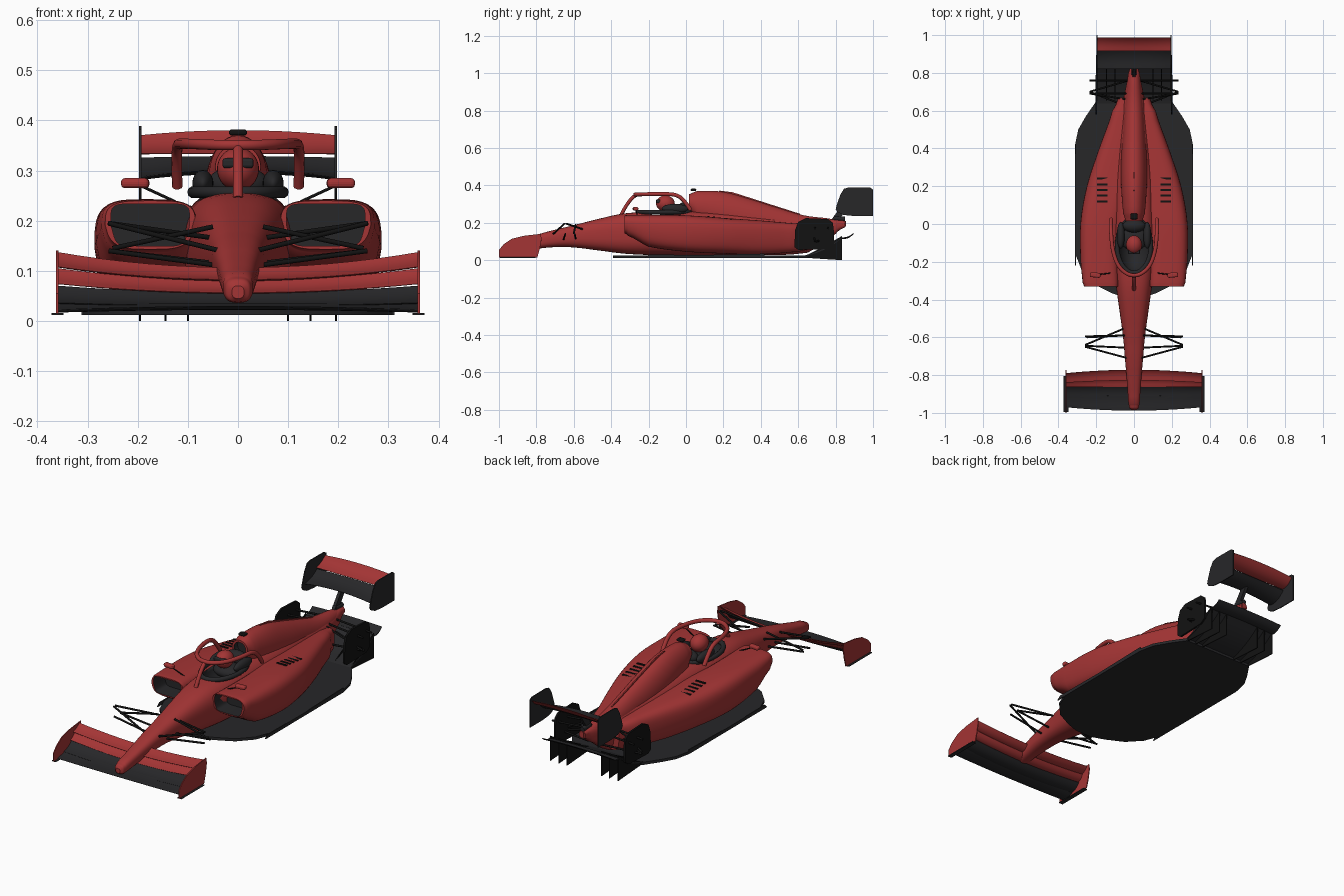
import bpy, bmesh, math
from mathutils import Vector

if "Cube" in bpy.data.objects:
    bpy.data.objects.remove(bpy.data.objects["Cube"])


def material(name, col):
    m = bpy.data.materials.new(name)
    m.diffuse_color = (*col, 1)
    m.use_nodes = True
    m.node_tree.nodes["Principled BSDF"].inputs["Base Color"].default_value = m.diffuse_color
    return m


RED = material("red_paint", (0.37, 0.035, 0.035))
DARK = material("dark_carbon", (0.02, 0.02, 0.022))
BLACK = material("black_trim", (0.006, 0.006, 0.006))


def smooth(o):
    bpy.ops.object.select_all(action='DESELECT')
    o.select_set(True)
    bpy.context.view_layer.objects.active = o
    bpy.ops.object.shade_smooth_by_angle(angle=math.radians(35))
    return o


def skin(name, rings, mat, dark_bands=0):
    """Closed surface through equal rings of points, capped at both ends."""
    bm = bmesh.new()
    vs = [[bm.verts.new(p) for p in r] for r in rings]
    n = len(vs[0])
    caps = [bm.faces.new(vs[0]), bm.faces.new(vs[-1])]
    if dark_bands:
        caps[0].material_index = 1
    for k, (a, b) in enumerate(zip(vs, vs[1:])):
        for i in range(n):
            f = bm.faces.new((a[i], a[(i + 1) % n], b[(i + 1) % n], b[i]))
            f.material_index = 1 if k < dark_bands else 0
    bmesh.ops.recalc_face_normals(bm, faces=bm.faces)
    me = bpy.data.meshes.new(name)
    bm.to_mesh(me)
    bm.free()
    o = bpy.data.objects.new(name, me)
    bpy.context.collection.objects.link(o)
    me.materials.append(mat)
    me.materials.append(DARK)
    return smooth(o)


def loft(name, secs, mat, p=2.5, tuck=0, inlet=None, n=40):
    """Superellipse sections (y, x0, x1, z0, z1), smoothly interpolated along y."""
    fine = []
    for i in range(len(secs) - 1):
        a, b, c, d = (Vector(secs[min(max(j, 0), len(secs) - 1)]) for j in range(i - 1, i + 3))
        for k in range(4):
            t = k / 4
            q = b + (c - a) * (t / 2) + (a * 2 - b * 5 + c * 4 - d) * (t * t / 2) \
                + (b * 3 - a - c * 3 + d) * (t ** 3 / 2)
            q[0] = b[0] + (c[0] - b[0]) * t
            fine.append(q)
    fine.append(Vector(secs[-1]))

    def ring(s, k=1, dy=0, p=p):
        y, x0, x1, z0, z1 = s
        out = []
        for i in range(n):
            a = 2 * math.pi * i / n
            c, v = math.cos(a), math.sin(a)
            c = math.copysign(abs(c) ** (2 / p), c)
            v = math.copysign(abs(v) ** (2 / p), v)
            c *= 1 - tuck * max(0, -v)
            out.append(((x0 + x1) / 2 + (x1 - x0) / 2 * c * k, y + dy, (z0 + z1) / 2 + (z1 - z0) / 2 * v * k))
        return out
    rings = [ring(s) for s in fine]
    if inlet:
        k, depth, q = inlet
        rings = [ring(fine[0], k, depth, q), ring(fine[0], k, 0, q)] + rings
    return skin(name, rings, mat, 1 if inlet else 0)


def sym(secs):
    return [(y, -w, w, a, b) for y, w, a, b in secs]


def wing(name, half, centre, tip, mat, thick=0.008, camber=0.12):
    """Full-span aerofoil; centre and tip are (y lead, z lead, y trail, z trail)."""
    rings = []
    for i in range(-8, 9):
        t = i / 8
        y0, z0, y1, z1 = Vector(centre).lerp(Vector(tip), t * t)
        ch = Vector((y1 - y0, z1 - z0))
        nrm = Vector((-ch.y, ch.x)).normalized()
        up, lo = [], []
        for k in range(9):
            u = k / 8
            mid = Vector((y0, z0)) + ch * u - nrm * camber * ch.length * 4 * u * (1 - u)
            h = nrm * (thick / 2 * (1.6 * math.sqrt(u) * (1 - u) + 0.15))
            up.append(mid + h)
            lo.append(mid - h)
        rings.append([(t * half, q.x, q.y) for q in up + lo[::-1]])
    return skin(name, rings, mat)


def plate(name, x, prof, mat, t=0.005):
    return skin(name, [[(x + s * t / 2, y, z) for y, z in prof] for s in (-1, 1)], mat)


def tube(name, pts, r, mat, curved=False, cyclic=False):
    cu = bpy.data.curves.new(name, 'CURVE')
    cu.dimensions = '3D'
    cu.bevel_depth, cu.bevel_resolution, cu.use_fill_caps = r, 3, True
    sp = cu.splines.new('NURBS' if curved else 'POLY')
    sp.points.add(len(pts) - 1)
    for q, c in zip(sp.points, pts):
        q.co = (*c, 1)
    sp.use_cyclic_u = cyclic
    if curved:
        sp.order_u, sp.use_endpoint_u, sp.resolution_u = 3, not cyclic, 8
    o = bpy.data.objects.new(name, cu)
    bpy.context.collection.objects.link(o)
    cu.materials.append(mat)
    return o


def ball(name, loc, size, mat):
    bpy.ops.mesh.primitive_uv_sphere_add(segments=28, ring_count=16, location=loc)
    o = bpy.context.object
    o.name, o.scale = name, size
    o.data.materials.append(mat)
    return smooth(o)


def box(name, loc, size, mat, rot=(0, 0, 0), bevel=0.001):
    bpy.ops.mesh.primitive_cube_add(size=1, location=loc, rotation=rot)
    o = bpy.context.object
    o.name, o.scale = name, size
    o.data.materials.append(mat)
    bpy.ops.object.transform_apply(location=False, rotation=False, scale=True)
    m = o.modifiers.new("bevel", 'BEVEL')
    m.width, m.segments = bevel, 3
    return o


# nose and main tub, with the cockpit cut out
tub = loft("nose_and_tub", sym([
    (-.985, .012, .045, .07), (-.975, .024, .038, .083), (-.95, .03, .038, .095), (-.8, .04, .06, .135),
    (-.7, .049, .07, .163), (-.6, .058, .068, .188), (-.45, .078, .05, .225), (-.33, .095, .035, .25),
    (-.2, .11, .028, .258), (.05, .112, .026, .262), (.3, .1, .026, .25), (.65, .06, .04, .215),
    (.8, .03, .14, .215), (.85, .018, .175, .21)]), RED, 2.7)
cut = ball("cockpit_cutter", (0, -.115, .265), (.085, .14, .11), DARK)
cut.hide_render = True
cut.hide_set(True)
bo = tub.modifiers.new("cockpit", 'BOOLEAN')
bo.operation, bo.object, bo.solver, bo.material_mode = 'DIFFERENCE', cut, 'EXACT', 'TRANSFER'
tube("cockpit_rim", [(.09 * math.cos(a), -.115 + .145 * math.sin(a), .257)
     for a in [i * math.pi / 12 for i in range(24)]], .012, DARK, True, True)

# engine cover with air intake and spine
loft("engine_cover", sym([
    (.015, .045, .265, .352), (.06, .058, .2, .37), (.2, .068, .14, .365), (.35, .068, .1, .325),
    (.5, .058, .1, .278), (.63, .05, .1, .24), (.75, .035, .14, .225), (.84, .02, .18, .212)]),
    RED, 2.0, inlet=(.75, .03, 2))
plate("spine_fin", 0, [(.14, .34), (.18, .372), (.25, .363), (.61, .248), (.61, .22)], RED, .006)
box("roof_camera", (0, .04, .376), (.036, .03, .012), BLACK, bevel=.005)
tube("exhaust", [(0, .79, .225), (0, .85, .22)], .013, DARK)
box("rear_light", (0, .845, .195), (.018, .02, .03), RED, bevel=.003)

# driver and head protection
ball("helmet", (0, -.11, .303), (.042, .05, .043), RED)
box("visor", (0, -.147, .315), (.062, .025, .02), DARK, bevel=.006)
ball("driver_shoulders", (0, -.08, .235), (.075, .06, .035), DARK)
ball("headrest", (0, -.01, .275), (.06, .035, .035), DARK)
arc = [(.121, .025, .268), (.123, -.005, .315), (.121, -.05, .352), (.115, -.13, .354),
       (.09, -.215, .353), (.045, -.262, .351)]
tube("halo_hoop", arc + [(0, -.275, .351)] + [(-x, y, z) for x, y, z in arc[::-1]], .0105, RED, True)
tube("halo_pillar", [(0, -.262, .35), (0, -.3, .335), (0, -.345, .245)], .01, RED, True)

for s in (1, -1):
    side = "left" if s > 0 else "right"
    # sidepod with intake, louvres and mirror
    loft(side + "_sidepod", [(y, s * a, s * b, c, d) for y, a, b, c, d in [
        (-.33, .085, .265, .143, .24), (-.31, .083, .272, .13, .242), (-.2, .08, .283, .072, .243),
        (0, .07, .284, .045, .24), (.2, .02, .25, .035, .226), (.4, .0, .185, .03, .212),
        (.6, .0, .115, .045, .195), (.67, .0, .085, .06, .185)]],
        RED, 3.6, tuck=.14, inlet=(.87, .09, 6.5))
    for i in range(5):
        y = .12 + i * .03
        box(side + "_louvre", (s * .168, y, .231 - .11 * (y - .12)), (.055, .011, .01), BLACK)
    box(side + "_mirror", (s * .205, -.27, .275), (.056, .026, .02), RED, (0, 0, s * .1), .008)
    tube(side + "_mirror_stalk", [(s * .19, -.268, .268), (s * .125, -.26, .238)], .003, BLACK)
    ball(side + "_cockpit_pad", (s * .07, -.06, .275), (.021, .07, .026), DARK)
    # front wing endplate and foot
    plate(side + "_front_endplate", s * .36, [
        (-1, .015), (-1, .055), (-.975, .085), (-.93, .115), (-.87, .13), (-.775, .141),
        (-.773, .11), (-.782, .06), (-.795, .015)], RED)
    box(side + "_front_foot", (s * .36, -.9, .014), (.024, .19, .004), DARK)
    # front suspension: upper and lower wishbones, push rod and steering arm
    for a, b in [((.045, -.55, .165), (.258, -.64, .195)), ((.035, -.71, .14), (.258, -.65, .195)),
                 ((.045, -.59, .115), (.258, -.595, .14)), ((.035, -.655, .11), (.258, -.645, .14)),
                 ((.05, -.59, .188), (.25, -.6, .145))]:
        tube(side + "_front_arm", [(s * a[0], *a[1:]), (s * b[0], *b[1:])], .005, BLACK)
    # rear suspension arms
    for a, b in [((.03, .69, .19), (.235, .69, .17)), ((.03, .76, .185), (.235, .76, .17)),
                 ((.03, .62, .12), (.235, .7, .1)), ((.03, .76, .12), (.235, .7, .1)),
                 ((.04, .66, .19), (.23, .69, .105))]:
        tube(side + "_rear_arm", [(s * a[0], *a[1:]), (s * b[0], *b[1:])], .005, BLACK)
    # rear brake deflector, floor edge and diffuser strakes
    plate(side + "_rear_deflector", s * .2, [
        (.58, .07), (.583, .16), (.6, .205), (.64, .225), (.76, .22), (.785, .2), (.79, .16),
        (.79, .08), (.76, .06), (.6, .055)], BLACK, .01)
    plate(side + "_floor_edge", s * .31, [(-.22, .012), (-.2, .03), (.1, .028), (.42, .035), (.42, .012)], DARK)
    for x in (.1, .145, .195):
        plate(side + "_diffuser_strake", s * x, [(.62, .014), (.835, 0), (.835, .13), (.74, .075)], BLACK, .004)
    # rear wing endplate
    plate(side + "_rear_endplate", s * .195, [
        (.8, .272), (.806, .295), (.825, .35), (.845, .382), (.87, .389), (.985, .388), (1, .378),
        (1, .236), (.9, .236), (.84, .242), (.81, .257)], DARK)

# front wing elements
wing("front_main_plane", .36, (-.988, .028, -.91, .034), (-.97, .02, -.905, .034), DARK, .01, .06)
wing("front_second_plane", .36, (-.925, .03, -.855, .056), (-.918, .036, -.852, .07), DARK)
wing("front_lower_flap", .36, (-.862, .056, -.815, .08), (-.862, .074, -.825, .105), RED)
wing("front_upper_flap", .36, (-.828, .082, -.772, .106), (-.84, .108, -.79, .137), RED)

# floor and diffuser
half = [(.05, -.39), (.12, -.365), (.21, -.32), (.275, -.25), (.31, -.16), (.312, .42), (.295, .5),
        (.255, .57), (.2, .65)]
outline = half + [(-x, y) for x, y in half[::-1]]
skin("floor", [[(x, y, z) for x, y in outline] for z in (.012, .026)], DARK)
wing("diffuser", .2, (.62, .02, .835, .12), (.62, .02, .835, .12), DARK, .008, .06)
wing("beam_wing", .2, (.83, .12, .895, .145), (.83, .115, .895, .14), DARK, .006)

# rear wing and pylon
wing("rear_main_plane", .195, (.82, .3, .922, .328), (.82, .285, .922, .325), DARK, .012)
wing("rear_flap", .195, (.915, .334, .988, .38), (.915, .334, .988, .37), RED)
plate("rear_wing_pylon", 0, [(.765, .2), (.81, .2), (.875, .302), (.835, .296)], DARK, .016)
